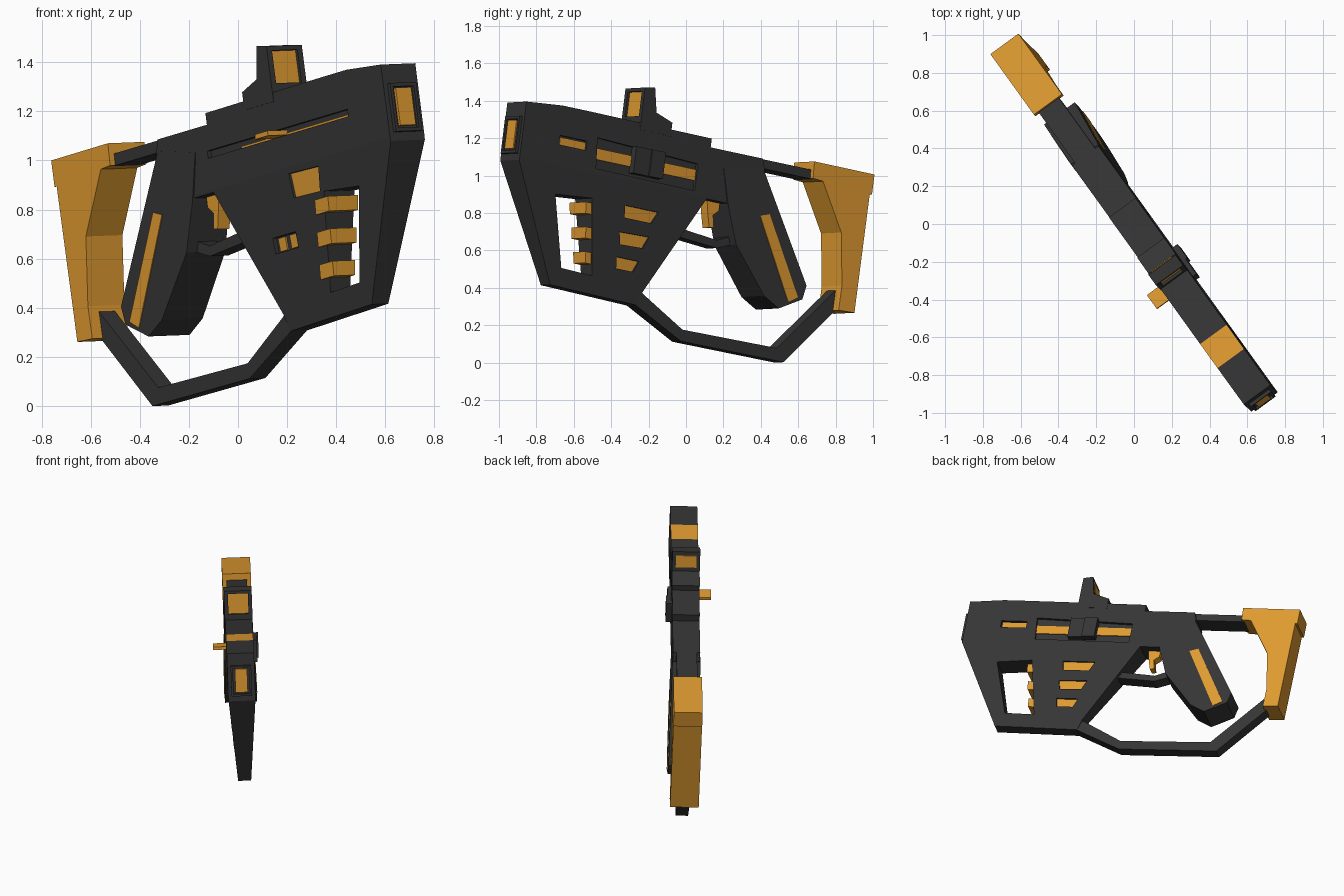
import bpy, bmesh
from mathutils import Matrix, Vector

cube = bpy.data.objects.get("Cube")
if cube:
    bpy.data.objects.remove(cube, do_unlink=True)


def material(name, rgb):
    m = bpy.data.materials.new(name)
    m.use_nodes = True
    m.diffuse_color = (*rgb, 1)
    m.node_tree.nodes["Principled BSDF"].inputs["Base Color"].default_value = (*rgb, 1)
    return m


DARK = material("charcoal", (0.035, 0.035, 0.035))
ORANGE = material("orange", (0.74, 0.325, 0.03))

# Pose: local x runs to the muzzle, local y is sideways, local z is up
fwd = Vector((0.72, -1, 0.215)).normalized()
up = Vector((-0.127, 0.122, 0.984))
up = (up - fwd * up.dot(fwd)).normalized()
side = up.cross(fwd)
POSE = Matrix((fwd, side, up)).transposed().to_4x4()
POSE.translation = side * 0.038

CREASE, WIDE, LOW, NARROW = 0.88, 0.087, 0.235, 0.041


def half_width(z):
    """Half width of the body, which narrows below the crease."""
    f = max(0, CREASE - z) / (CREASE - LOW)
    return WIDE + (NARROW - WIDE) * f


def loft(name, profile, y_near, y_far, mat):
    """Side profile (x, z) extruded between two sideways limits."""
    bm = bmesh.new()
    rings = [[bm.verts.new((x, y(z) if callable(y) else y, z)) for x, z in profile]
             for y in (y_near, y_far)]
    bm.faces.new(rings[0])
    bm.faces.new(rings[1][::-1])
    n = len(profile)
    for i in range(n):
        j = (i + 1) % n
        bm.faces.new((rings[0][j], rings[0][i], rings[1][i], rings[1][j]))
    bmesh.ops.recalc_face_normals(bm, faces=bm.faces)
    mesh = bpy.data.meshes.new(name)
    bm.to_mesh(mesh)
    bm.free()
    mesh.materials.append(mat)
    ob = bpy.data.objects.new(name, mesh)
    bpy.context.collection.objects.link(ob)
    ob.matrix_world = POSE
    return ob


def prism(name, profile, hw, mat=DARK):
    return loft(name, profile, -hw, hw, mat)


def rect(x0, x1, z0, z1):
    return [(x0, z0), (x1, z0), (x1, z1), (x0, z1)]


def panel(name, profile, sgn, low, high, mat=ORANGE):
    """Slab following the body side, between two offsets from its surface."""
    return loft(name, profile, lambda z: sgn * (half_width(z) + low),
                lambda z: sgn * (half_width(z) + high), mat)


def cut(ob, cutters):
    for c in cutters:
        m = ob.modifiers.new("cut", "BOOLEAN")
        m.object, m.operation, m.solver = c, "DIFFERENCE", "EXACT"
    dg = bpy.context.evaluated_depsgraph_get()
    mesh = bpy.data.meshes.new_from_object(ob.evaluated_get(dg))
    ob.modifiers.clear()
    ob.data = mesh
    for c in cutters:
        bpy.data.objects.remove(c, do_unlink=True)


# Body shell, tapered below the crease, with an orange band across the top
body = prism("body", [(1.337, 1.18), (1.1, 1.2), (0.94, 1.2), (0.1, 1.195), (0.1, 1.147),
                      (-0.25, 1.147), (-0.27, 1.09), (-0.06, 0.87), (0.085, 0.87), (0.4, 0.31),
                      (0.425, 0.235), (1.005, 0.245), (1.337, 0.864)], WIDE)
body.data.materials.append(ORANGE)
bm = bmesh.new()
bm.from_mesh(body.data)
bmesh.ops.bisect_plane(bm, geom=bm.verts[:] + bm.edges[:] + bm.faces[:],
                       plane_co=(0, 0, CREASE), plane_no=(0, 0, 1))
for v in bm.verts:
    v.co.y *= half_width(v.co.z) / WIDE
bm.normal_update()
for f in bm.faces:
    if f.normal.z > 0.9 and 0.94 < f.calc_center_median().x < 1.1:
        f.material_index = 1
bm.to_mesh(body.data)
bm.free()

# Recesses: name, outline, side, orange outlines inside it
vents = [[(0.605, 0.745), (0.38, 0.745), (0.415, 0.68), (0.595, 0.68)],
         [(0.612, 0.60), (0.415, 0.605), (0.445, 0.54), (0.595, 0.535)],
         [(0.605, 0.466), (0.455, 0.466), (0.483, 0.405), (0.595, 0.405)]]
recesses = [("vent", v, 1, [v]) for v in vents]
port = [(0.617, 0.755), (0.8, 0.75), (0.82, 0.85), (0.612, 0.855)]
recesses += [
    ("long_groove", [(0.17, 0.9), (0.83, 0.905), (0.845, 1.07), (0.17, 1.045)], 1,
     [rect(0.17, 0.84, 0.955, 1.015)]),
    ("front_slot", rect(0.91, 1.09, 0.99, 1.04), 1, [rect(0.91, 1.08, 0.99, 1.032)]),
    ("bolt_slot", rect(0.08, 1.07, 1.012, 1.042), -1, [rect(0.3, 1.065, 1.012, 1.022)]),
    ("ejection_port", port, -1, [port]),
    ("selector", rect(0.425, 0.585, 0.555, 0.62), -1,
     [rect(0.445, 0.495, 0.56, 0.615), rect(0.525, 0.575, 0.56, 0.615)]),
]
cutters = [prism("window_cutter", [(1.067, 0.725), (0.825, 0.745), (0.745, 0.34), (0.95, 0.345)], 0.3)]
for name, outline, sgn, fills in recesses:
    cutters.append(panel(name + "_cutter", outline, sgn, -0.018, 0.03, DARK))
    for f in fills:
        panel(name + "_panel", f, sgn, -0.02, -0.011)
cut(body, cutters)

# Teeth across the rear wall of the open window
for x, z in ((0.812, 0.66), (0.787, 0.53), (0.762, 0.40)):
    loft("window_tooth", [(x - 0.06, z), (x + 0.035, z), (x + 0.043, z + 0.06), (x - 0.05, z + 0.06)],
         lambda t: -half_width(t) - 0.007, lambda t: half_width(t) - 0.006, ORANGE)

# Slider and bolt handle
loft("slider", rect(0.41, 0.5, 0.92, 1.065), 0.05, 0.12, DARK)
loft("slider_front", rect(0.5, 0.6, 0.92, 1.065), 0.05, 0.11, DARK)
loft("bolt_handle", rect(0.53, 0.62, 1.014, 1.034), -0.17, -0.05, ORANGE)

# Muzzle
frame = prism("muzzle_frame", rect(1.32, 1.355, 0.9, 1.1), 0.066)
cut(frame, [prism("muzzle_cutter", rect(1.34, 1.4, 0.915, 1.085), 0.052)])
prism("muzzle_insert", rect(1.33, 1.353, 0.925, 1.08), 0.039, ORANGE)

# Sight block with a window at the front and the rear
sight = prism("sight", [(0.577, 1.16), (0.577, 1.389), (0.511, 1.4), (0.482, 1.269),
                        (0.371, 1.234), (0.371, 1.16)], WIDE + 0.002)
cut(sight, [prism("sight_cutter", rect(0.557, 0.65, 1.235, 1.37), 0.064)])
prism("sight_front_window", rect(0.555, 0.563, 1.235, 1.37), 0.064, ORANGE)
prism("sight_rear_window", [(0.51, 1.375), (0.492, 1.295), (0.485, 1.295), (0.502, 1.375)], 0.066, ORANGE)


# Grip, slightly wider toward its foot, with side strips
def grip_width(z):
    return WIDE + 0.002 + 0.02 * (1.1 - z)


prism_top = [(-0.255, 1.1), (-0.625, 0.523), (-0.608, 0.445), (-0.46, 0.37), (-0.355, 0.42),
             (-0.135, 0.66), (-0.055, 0.86), (0.0, 1.05)]
loft("grip", prism_top, lambda z: -grip_width(z), grip_width, DARK)
for sgn in (-1, 1):
    loft("grip_strip", [(-0.27, 0.84), (-0.33, 0.86), (-0.575, 0.45), (-0.515, 0.415)],
         lambda z: sgn * (grip_width(z) - 0.003), lambda z: sgn * (grip_width(z) + 0.004), ORANGE)

# Trigger and its guard
prism("trigger", [(0.045, 0.89), (-0.045, 0.89), (-0.045, 0.83), (-0.01, 0.8), (-0.025, 0.735),
                  (0.005, 0.73), (0.025, 0.8)], 0.03, ORANGE)
prism("trigger_guard", [(0.22, 0.645), (-0.05, 0.628), (-0.21, 0.685), (-0.19, 0.73),
                        (-0.045, 0.67), (0.19, 0.69)], 0.045)

# Rail, stock and lower brace
prism("rail", rect(-0.64, -0.2, 1.098, 1.147), 0.066)
prism("stock", [(-0.985, 1.189), (-0.584, 1.19), (-0.588, 1.099), (-0.655, 1.095), (-0.815, 0.845),
                (-0.862, 0.565), (-0.86, 0.43), (-0.965, 0.435), (-0.97, 1.08), (-0.985, 1.08)],
      0.092, ORANGE)
prism("lower_brace", [(0.435, 0.237), (0.105, 0.095), (-0.58, 0.101), (-0.89, 0.45), (-0.875, 0.555),
                      (-0.525, 0.168), (0.105, 0.158), (0.41, 0.312)], 0.04)
